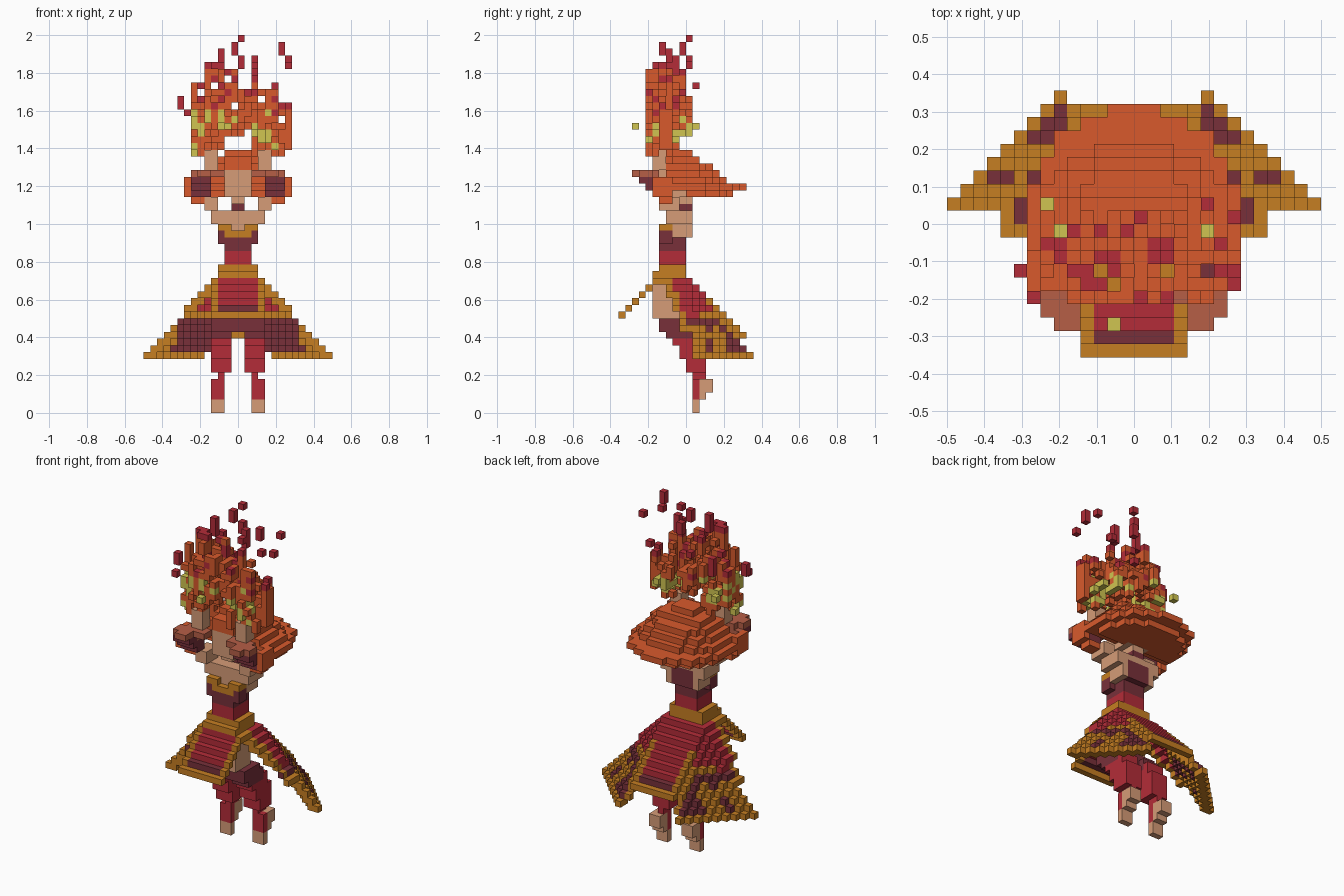
import bpy
import bmesh
import random
from mathutils import Vector

random.seed(7)
cube = bpy.data.objects.get("Cube")
if cube:
    bpy.data.objects.remove(cube)

U = 1 / 28  # block edge length

# Flat colours
COLOURS = {
    "skin": "d69c77", "crimson": "b42c38", "maroon": "78303a", "gold": "c67e22",
    "orange": "d85a2c", "salmon": "b65e46", "yellow": "d0c551",
}
NAMES = list(COLOURS)


def linear(h):
    s = [int(h[i:i + 2], 16) / 255 for i in (0, 2, 4)]
    return (*[((c + 0.055) / 1.055) ** 2.4 for c in s], 1)


MATS = []
for name, code in COLOURS.items():
    m = bpy.data.materials.new(name)
    m.use_nodes = True
    m.diffuse_color = linear(code)
    bsdf = m.node_tree.nodes["Principled BSDF"]
    bsdf.inputs["Base Color"].default_value = linear(code)
    bsdf.inputs["Roughness"].default_value = 0.9
    MATS.append(m)

blocks = {}  # block position -> (part, colour)


def box(part, colour, x, y, z, mirror=False):
    for i in range(*x):
        for j in range(*y):
            for k in range(*z):
                blocks[i, j, k] = (part, colour)
                if mirror:
                    blocks[-1 - i, j, k] = (part, colour)


def pair(part, colour, x, y, z):
    box(part, colour, x, y, z, True)


# Legs on tiptoe
pair("feet", "skin", (2, 4), (1, 2), (0, 2))
pair("feet", "skin", (2, 4), (2, 3), (2, 5))
pair("feet", "skin", (2, 4), (3, 4), (3, 5))
pair("legs", "crimson", (2, 4), (1, 2), (2, 5))
pair("legs", "crimson", (2, 3), (1, 3), (5, 6))
for z, y in ((6, 0), (8, -1), (10, -2)):
    pair("legs", "crimson", (1, 4), (y, 3 if z < 10 else 2), (z, z + 2))
pair("shorts", "maroon", (1, 4), (-3, 1), (11, 13))
pair("shorts", "maroon", (0, 4), (-4, 0), (12, 14))

# Torso
box("hips", "skin", (-3, 3), (-5, -1), (14, 19))
box("bodice", "crimson", (-3, 3), (-4, 1), (19, 20))
box("belt", "gold", (-3, 3), (-5, 0), (20, 21))
box("belt", "gold", (-3, 3), (-4, 0), (21, 22))
box("bodice", "crimson", (-2, 2), (-4, 0), (22, 24))
box("bodice", "maroon", (-2, 2), (-4, 0), (24, 26))
box("shoulders", "skin", (-3, 3), (-3, 1), (26, 28))
box("shoulders", "skin", (-4, 4), (-3, 1), (28, 30))
box("bodice", "maroon", (-2, 2), (0, 1), (26, 29))
pair("bodice", "maroon", (2, 3), (-4, -2), (25, 27))
box("collar", "gold", (-2, 2), (-4, -3), (26, 27))
pair("collar", "gold", (1, 3), (-4, -3), (27, 28))
pair("collar", "gold", (2, 3), (-3, -2), (27, 28))
box("choker", "maroon", (-1, 1), (-1, 1), (30, 31))

# Skirt panels: a sloping stepped shell, open in front and slit at the back


def under_skirt(x, y, t):
    d = t - 8
    return x <= 14 - .92 * d and y <= 10 - .78 * d and x + y <= 15.2 - d


for k in range(8, 20):
    front = -4 + .42 * (20 - k) if k > 11 else 1
    for i in range(14):
        for j in range(-5, 10):
            x, y = i + .5, j + .5
            if y < front or (x < 4 and k < 16) or k < 13 - x:
                continue
            if not under_skirt(x, y, k) or under_skirt(x, y, k + 1.6):
                continue
            hem = y < front + 1.4 or k == 8 or (x < 5 and k < 14)
            trim = (k == 14 and x < 7) or (k < 13 and 8 < x < 9)
            tip = k < 13 and ((x > 9 and y < 3) or (x > 6 and 4 < y < 6))
            edge = hem or trim or tip
            colour = "gold" if edge else "crimson" if k > 13 else "maroon"
            pair("skirt", colour, (i, i + 1), (j, j + 1), (k, k + 1))


# Front and back flaps, one step per row, with a gold border
def flap(part, y, dy, z, rows):
    for s in range(rows):
        yy, zz = y + dy * s, z - s
        box(part, "gold", (-4, 4), (yy, yy + 1), (zz, zz + 1))
        if s < rows - 1:
            fill = "maroon" if s == rows - 2 else "crimson"
            box(part, fill, (-3, 3), (yy, yy + 1), (zz, zz + 1))


flap("front_flap", -5, -1, 19, 6)
flap("back_flap", 3, 1, 16, 6)

# Hair, stacked rounded layers: height, half width, front, back
HAIR = ((32, 7, 0, 7), (33, 8, -2, 9), (34, 7, -3, 6),
        (35, 6, -3, 5), (36, 5, -3, 4), (37, 4, -2, 2), (38, 2, -2, 1))
for k, w, y0, y1 in HAIR:
    for i in range(w):
        for j in range(y0, y1):
            if (i / w) ** 2 + (max(j, 0) / y1) ** 2 < .85:
                pair("hair", "orange", (i, i + 1), (j, j + 1), (k, k + 1))

# Head
box("head", "skin", (-2, 2), (-4, 1), (32, 36))
box("head", "skin", (-1, 1), (-3, 1), (31, 32))
box("hair", "orange", (-2, 2), (-4, -2), (36, 38))

# Raised arms with flared sleeves
pair("arms", "skin", (3, 5), (-4, -1), (30, 32))
for y, lo, hi in ((-8, 35, 36), (-7, 34, 36), (-6, 33, 36), (-5, 32, 35), (-4, 32, 34)):
    wide = 6 if y == -8 else 7
    pair("sleeves", "maroon", (4, wide), (y, y + 1), (lo, hi))
    if y < -4:
        pair("sleeves", "salmon", (4, wide), (y, y + 1), (hi - 1, hi))
pair("sleeves", "orange", (7, 8), (-5, -2), (32, 35))
pair("sleeves", "orange", (5, 7), (-4, -2), (31, 32))
pair("sleeves", "salmon", (2, 6), (-6, -4), (35, 36))
pair("hands", "skin", (3, 5), (-5, -3), (36, 39))

# Flames: upright strands of random length inside an oval, hottest over each hand
for i in range(-7, 8):
    for j in range(-6, 1):
        x, y = i + .5, j + 3.5
        r = (x / 8) ** 2 + (y / 4) ** 2
        if r > 1 or random.random() < .1:
            continue
        low = 38 + (3 if abs(x) < 2 or j > -2 else 0) + random.randint(0, 3)
        top = 50 - int(3 * r) - (3 if x > 3 else 0) + random.randint(-3, 2)
        for k in range(low, top):
            if random.random() < .24:
                continue
            hot = 40 < k < 45 if x < -2 else 38 < k < 43 and x > 0
            heat = random.random()
            colour = "orange"
            if k < 45 and heat < (.42 if hot else .1):
                colour = "yellow"
            elif k > 43 and heat < .2 or k > 50:
                colour = "crimson"
            box("flames", colour, (i, i + 1), (j, j + 1), (k, k + 1))

# Loose sparks above and beside the flames
for x, y, z, h in ((0, 0, 55, 1), (-1, -1, 53, 2), (0, 0, 51, 2), (-3, -3, 51, 3),
                   (2, -2, 50, 3), (6, -4, 53, 2), (7, -5, 51, 1), (7, 0, 52, 1),
                   (-9, -4, 45, 2), (-8, -6, 44, 1), (-4, -5, 51, 1),
                   (5, 1, 48, 1), (-7, 1, 42, 1), (-2, -8, 42, 1)):
    colour = "yellow" if z == 42 else "crimson"
    box("sparks", colour, (x, x + 1), (y, y + 1), (z, z + h))

# Turn each part into a mesh of its exposed block faces
for part in sorted({p for p, c in blocks.values()}):
    bm = bmesh.new()
    corners = {}
    for pos, (owner, colour) in blocks.items():
        if owner != part:
            continue
        for axis in range(3):
            for side in (0, 1):
                step = list(pos)
                step[axis] += 2 * side - 1
                if tuple(step) in blocks:
                    continue
                ring = []
                for a, b in ((0, 0), (1, 0), (1, 1), (0, 1)):
                    c = list(pos)
                    c[axis] += side
                    c[(axis + 1) % 3] += a
                    c[(axis + 2) % 3] += b
                    c = tuple(c)
                    if c not in corners:
                        corners[c] = bm.verts.new(Vector(c) * U)
                    ring.append(corners[c])
                face = bm.faces.new(ring if side else ring[::-1])
                # The skirt has a dark lining on its forward-facing inside
                lining = (part == "skirt" and axis == 1 and side == 0
                          and 8 < pos[2] < 14 and -10 < pos[0] < 9)
                face.material_index = NAMES.index("maroon" if lining else colour)
    mesh = bpy.data.meshes.new(part)
    bm.to_mesh(mesh)
    bm.free()
    for m in MATS:
        mesh.materials.append(m)
    bpy.context.collection.objects.link(bpy.data.objects.new(part, mesh))
